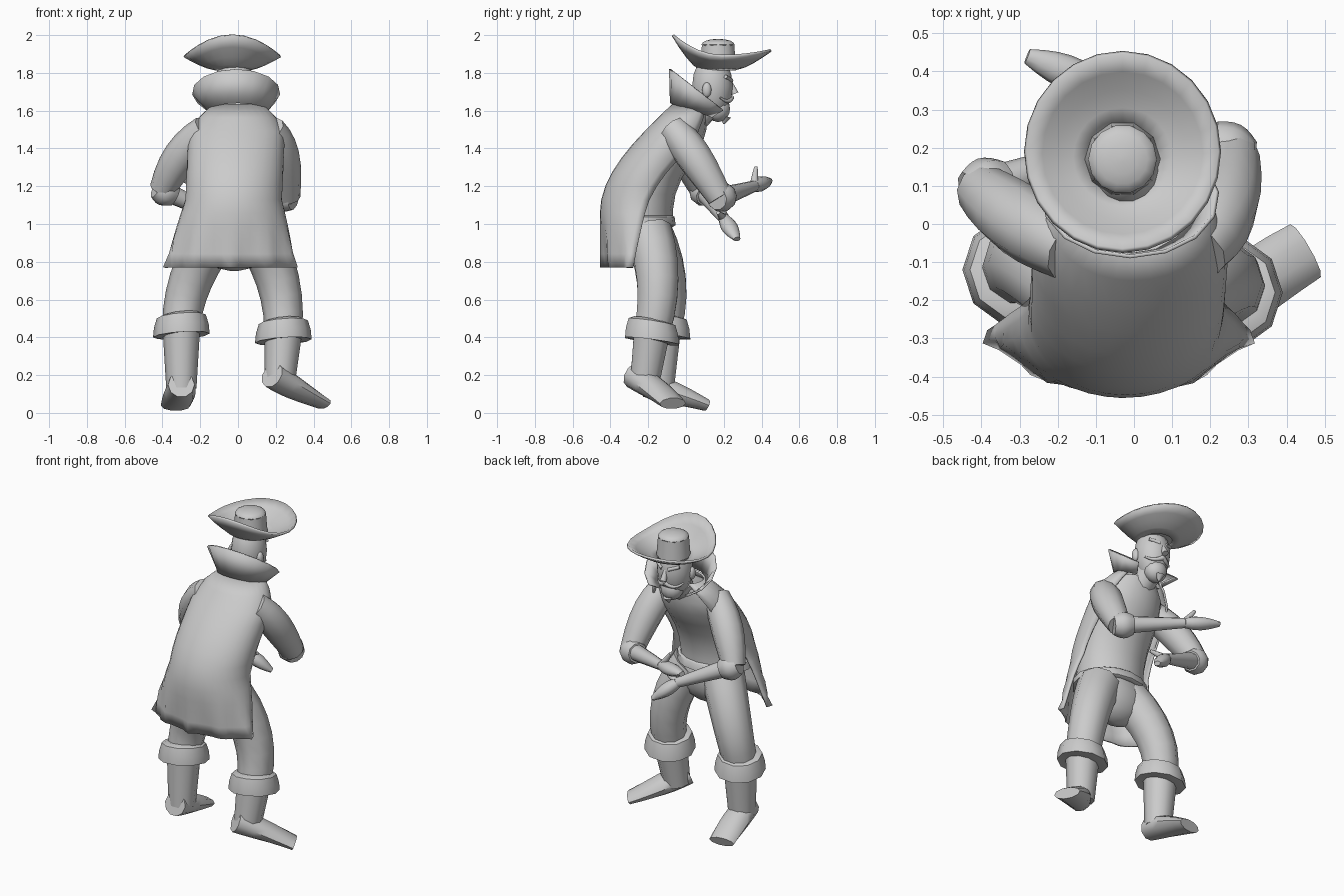
import bpy, bmesh, math
from mathutils import Vector

default_cube = bpy.data.objects.get("Cube")
if default_cube:
    bpy.data.objects.remove(default_cube, do_unlink=True)

clay = bpy.data.materials.new("clay_grey")
clay.use_nodes = True
clay.diffuse_color = (.6, .6, .6, 1)
clay.node_tree.nodes["Principled BSDF"].inputs["Base Color"].default_value = clay.diffuse_color
parts = []


def surface(name, rows, closed=True, caps=True, thickness=0):
    """Bridge rows of points into one skin; closed rows become a tube."""
    bm = bmesh.new()
    grid = [[bm.verts.new(point) for point in row] for row in rows]
    count = len(grid[0])
    for lower, upper in zip(grid, grid[1:]):
        for i in range(count if closed else count - 1):
            j = (i + 1) % count
            bm.faces.new((lower[i], lower[j], upper[j], upper[i]))
    if closed and caps:
        bm.faces.new(reversed(grid[0]))
        bm.faces.new(grid[-1])
    bmesh.ops.recalc_face_normals(bm, faces=bm.faces)
    mesh = bpy.data.meshes.new(name)
    bm.to_mesh(mesh)
    bm.free()
    mesh.materials.append(clay)
    obj = bpy.data.objects.new(name, mesh)
    bpy.context.collection.objects.link(obj)
    if thickness:
        solid = obj.modifiers.new("thickness", "SOLIDIFY")
        solid.thickness = thickness
        solid.offset = 0
    parts.append(obj)


def ring(center, across, along, sides=10):
    turns = [math.tau * i / sides for i in range(sides)]
    return [center + across * math.cos(turn) + along * math.sin(turn) for turn in turns]


def tube(name, joints, start_radius, end_radius, bulge=0, flat=1, steps=6):
    """Tapered tube bent smoothly through two or three joints."""
    start, end = joints[0], joints[-1]
    middle = joints[1] if len(joints) > 2 else start.lerp(end, .5)
    control = middle * 2 - start.lerp(end, .5)
    span = end - start
    upright = abs(span.z) > Vector(span.xy).length
    reference = Vector((0, 1, 0)) if upright else Vector((0, 0, 1))
    rows = []
    for i in range(steps + 1):
        t = i / steps
        center = start.lerp(control, t).lerp(control.lerp(end, t), t)
        direction = (control - start).lerp(end - control, t)
        across = direction.cross(reference).normalized()
        along = across.cross(direction).normalized()
        radius = start_radius + (end_radius - start_radius) * t + bulge * math.sin(math.pi * t)
        rows.append(ring(center, across * radius, along * radius * (1 + (flat - 1) * t)))
    surface(name, rows)


def blob(name, center, width, depth, height, steps=8):
    """Ellipsoid built from horizontal rings."""
    rows = []
    for i in range(steps + 1):
        tilt = math.pi * (i / steps - .5) * .95
        middle = center + Vector((0, 0, height * math.sin(tilt)))
        spread = math.cos(tilt)
        rows.append(ring(middle, Vector((width * spread, 0, 0)), Vector((0, depth * spread, 0)), 14))
    surface(name, rows)


def wrap(center, width, depth, angle):
    """Point on an oval, with the angle measured from the wearer's back."""
    return center + Vector((width * math.sin(angle), -depth * math.cos(angle), 0))


def ease(amount):
    return math.sin(math.pi / 2 * min(1, amount))


def body(drop):
    """Hunched torso oval, from the neck at drop 0 to the coat hem at drop 1."""
    depth = .1 + .1 * ease(drop * 3)
    back = -.07 - .38 * ease(drop * 1.5)
    center = Vector((-.04 * drop, back + depth, 1.63 - .86 * drop))
    return center, .13 + .12 * ease(drop * 5), depth


def body_row(drop, gap):
    center, width, depth = body(drop)
    return [wrap(center, width - gap * 2, depth - gap, math.tau * i / 16) for i in range(16)]


# Shirt, belt and breeches seat follow the torso rule
surface("shirt", [body_row(.1 * (i + .5), .02) for i in range(8)])
surface("belt", [body_row(.68, .02), body_row(.69, .01), body_row(.74, .005), body_row(.75, .02)])
blob("breeches_seat", Vector((-.02, -.2, .92)), .21, .13, .17)

# Long open coat, flaring and pleated below the waist
coat_rows = []
for step in range(13):
    drop = step / 12
    center, width, depth = body(drop)
    flare = .3 * max(0, drop - .6)
    pleat = .1 * max(0, drop - .7)
    row = []
    for i in range(21):
        angle = (2.4 - drop) * (i / 10 - 1)
        tuck = pleat * ease(abs(math.sin(angle * 5)))
        row.append(wrap(center, width + flare - tuck, depth - tuck, angle))
    coat_rows.append(row)
surface("coat", coat_rows, closed=False, thickness=.012)

# Tall flared collar, high behind the head and low at the throat
collar_foot, collar_rim = [], []
for i in range(13):
    angle = 2.5 * (i / 6 - 1)
    rise = math.cos(angle)
    collar_foot.append(wrap(Vector((0, .04, 1.6 + .04 * rise)), .15, .12, angle))
    collar_rim.append(wrap(Vector((-.01, .07, 1.7 + .12 * rise)), .23, .155, angle))
surface("collar", [collar_foot, collar_rim], closed=False, thickness=.01)

# Head and face, placed from the middle of the skull
skull = Vector((-.02, .14, 1.73))


def face(x, y, z):
    return skull + Vector((x, y, z))


blob("head", skull, .105, .11, .17)
blob("jaw", face(0, .03, -.12), .07, .065, .07)
tube("neck", [Vector((0, 0, 1.5)), face(0, -.03, -.1)], .07, .08)
tube("goatee", [face(0, .07, -.16), face(0, .06, -.2)], .03, .005)
tube("nose", [face(0, .09, .03), face(0, .12, -.04)], .01, .02)
for name, side in (("left", 1), ("right", -1)):
    tube(name + "_moustache", [face(0, .1, -.06), face(side * .05, .08, -.08),
                               face(side * .09, .04, -.06)], .015, .005)
    tube(name + "_eyebrow", [face(side * .02, .1, .03), face(side * .08, .07, .05)], .012, .01)
    blob(name + "_ear", face(side * .1, -.03, -.02), .02, .025, .04)

# Hat with a brim swept up at front and back
crown = Vector((-.03, .17, 1.82))
brim_rows = []
for step in range(5):
    spread = step / 4
    row = []
    for i in range(24):
        angle = math.tau * i / 24
        sweep = math.cos(angle)
        lift = .07 + (.11 if sweep > 0 else .03) * sweep ** 2
        center = crown + Vector((0, .02 * spread, lift * spread ** 1.4))
        row.append(wrap(center, .09 + .165 * spread, .09 + .17 * spread, angle))
    brim_rows.append(row)
surface("hat_brim", brim_rows, caps=False, thickness=.014)
crown_top = crown + Vector((0, 0, .13))
tube("hat_crown", [crown, crown_top], .1, .09)
blob("hat_crown_top", crown_top, .09, .09, .03)


def arm(side, *joints):
    """Bent sleeve with a turned cuff, forearm, flat hand and thumb."""
    shoulder, bicep, elbow, wrist, fingertip, thumb = map(Vector, joints)
    tube(side + "_sleeve", [shoulder, bicep, elbow], .08, .07, bulge=.02)
    tube(side + "_sleeve_cuff", [elbow.lerp(wrist, -.1), elbow.lerp(wrist, .2)], .06, .06, bulge=.02)
    tube(side + "_forearm", [elbow, wrist], .055, .03)
    tube(side + "_hand", [wrist, fingertip], .03, .02, bulge=.02, flat=.7)
    tube(side + "_thumb", [wrist, thumb], .025, .01)


arm("left", (.17, -.07, 1.5), (.23, .04, 1.36), (.26, .18, 1.14),
    (-.08, .36, 1.2), (-.28, .44, 1.23), (-.15, .37, 1.3))
arm("right", (-.17, -.07, 1.5), (-.3, .01, 1.36), (-.4, .09, 1.18),
    (-.08, .2, 1.03), (.05, .27, .92), (.02, .17, 1.06))


def leg(side, *joints):
    """Breeches leg, turned-down boot top, boot shaft and foot."""
    hip, knee, cuff, ankle, heel, instep, toe = map(Vector, joints)
    tube(side + "_breeches_leg", [hip, knee, cuff], .13, .1)
    rows = []
    for rise, radius in ((0, .1), (0, .15), (.05, .145), (.1, .13), (.11, .1)):
        center = cuff + Vector((0, 0, rise - .05))
        rows.append(ring(center, Vector((radius, 0, .01)), Vector((0, radius, -.02))))
    surface(side + "_boot_cuff", rows)
    tube(side + "_boot_shaft", [cuff, ankle], .1, .08)
    tube(side + "_boot_foot", [heel, instep, toe], .07, .08, bulge=.01, flat=.4)


leg("left", (.1, -.2, .95), (.21, -.15, .7), (.24, -.18, .43), (.22, -.22, .15),
    (.18, -.28, .2), (.3, -.17, .13), (.45, -.07, .05))
leg("right", (-.12, -.2, .95), (-.25, -.11, .7), (-.3, -.12, .46), (-.3, -.14, .13),
    (-.3, -.21, .15), (-.31, -.05, .1), (-.33, .11, .04))

# Smooth shading with sharp edges kept
bpy.ops.object.select_all(action="DESELECT")
for obj in parts:
    obj.select_set(True)
bpy.context.view_layer.objects.active = parts[0]
bpy.ops.object.shade_smooth_by_angle(angle=math.radians(45))
